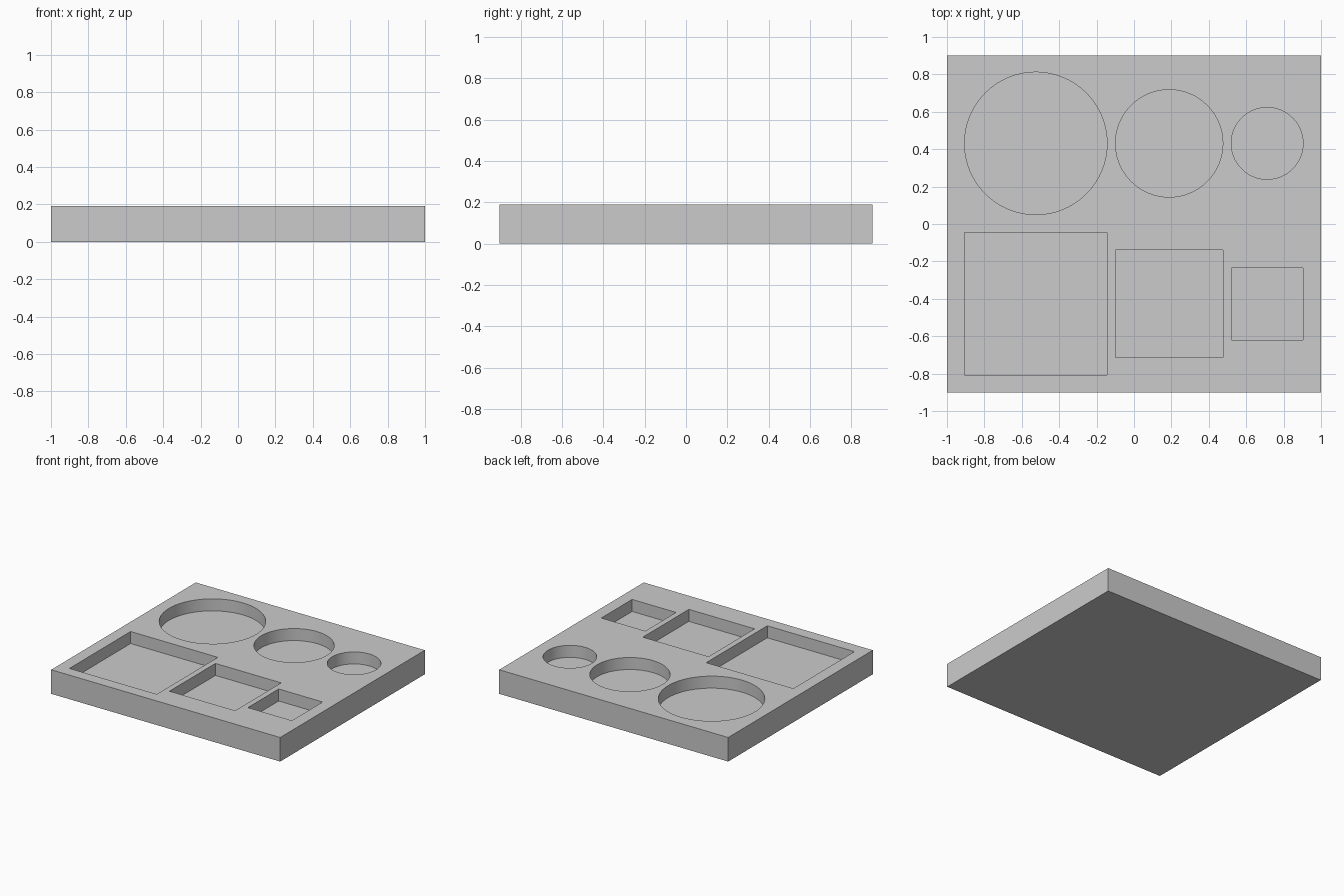
import bpy
import math

if "Cube" in bpy.data.objects:
    bpy.data.objects.remove(bpy.data.objects["Cube"])

THICK = 0.19      # plate thickness
FLOOR = 0.095     # height of the pocket floors
TOP = THICK + 0.1  # cutters poke out above the plate

grey = bpy.data.materials.new("light grey")
grey.diffuse_color = (0.6, 0.6, 0.6, 1)
grey.use_nodes = True
grey.node_tree.nodes["Principled BSDF"].inputs["Base Color"].default_value = grey.diffuse_color

# Plate
bpy.ops.mesh.primitive_cube_add(size=1, location=(0, 0, THICK / 2))
plate = bpy.context.object
plate.name = "tray_plate"
plate.scale = (2, 1.804, THICK)
bpy.ops.object.transform_apply(location=True, rotation=False, scale=True)
plate.data.materials.append(grey)


def cut(cutter):
    """Subtract the cutter from the plate, then discard it."""
    cutter.data.materials.append(grey)
    cutter.hide_render = True
    mod = plate.modifiers.new("pocket", "BOOLEAN")
    mod.operation = "DIFFERENCE"
    mod.solver = "EXACT"
    mod.object = cutter
    bpy.context.view_layer.objects.active = plate
    bpy.ops.object.modifier_apply(modifier=mod.name)
    bpy.data.objects.remove(cutter, do_unlink=True)


# Matching round and square pockets: centre x and width
for x, width in ((-0.525, 0.762), (0.188, 0.574), (0.712, 0.384)):
    z = (FLOOR + TOP) / 2
    bpy.ops.mesh.primitive_cylinder_add(vertices=64, radius=width / 2,
                                        depth=TOP - FLOOR, location=(x, 0.431, z))
    cut(bpy.context.object)

    bpy.ops.mesh.primitive_cube_add(size=1, location=(x, -0.427, z))
    square = bpy.context.object
    square.scale = (width, width, TOP - FLOOR)
    cut(square)

# Smooth round walls, crisp edges
bpy.ops.object.select_all(action="DESELECT")
plate.select_set(True)
bpy.context.view_layer.objects.active = plate
bpy.ops.object.shade_smooth_by_angle(angle=math.radians(30))
